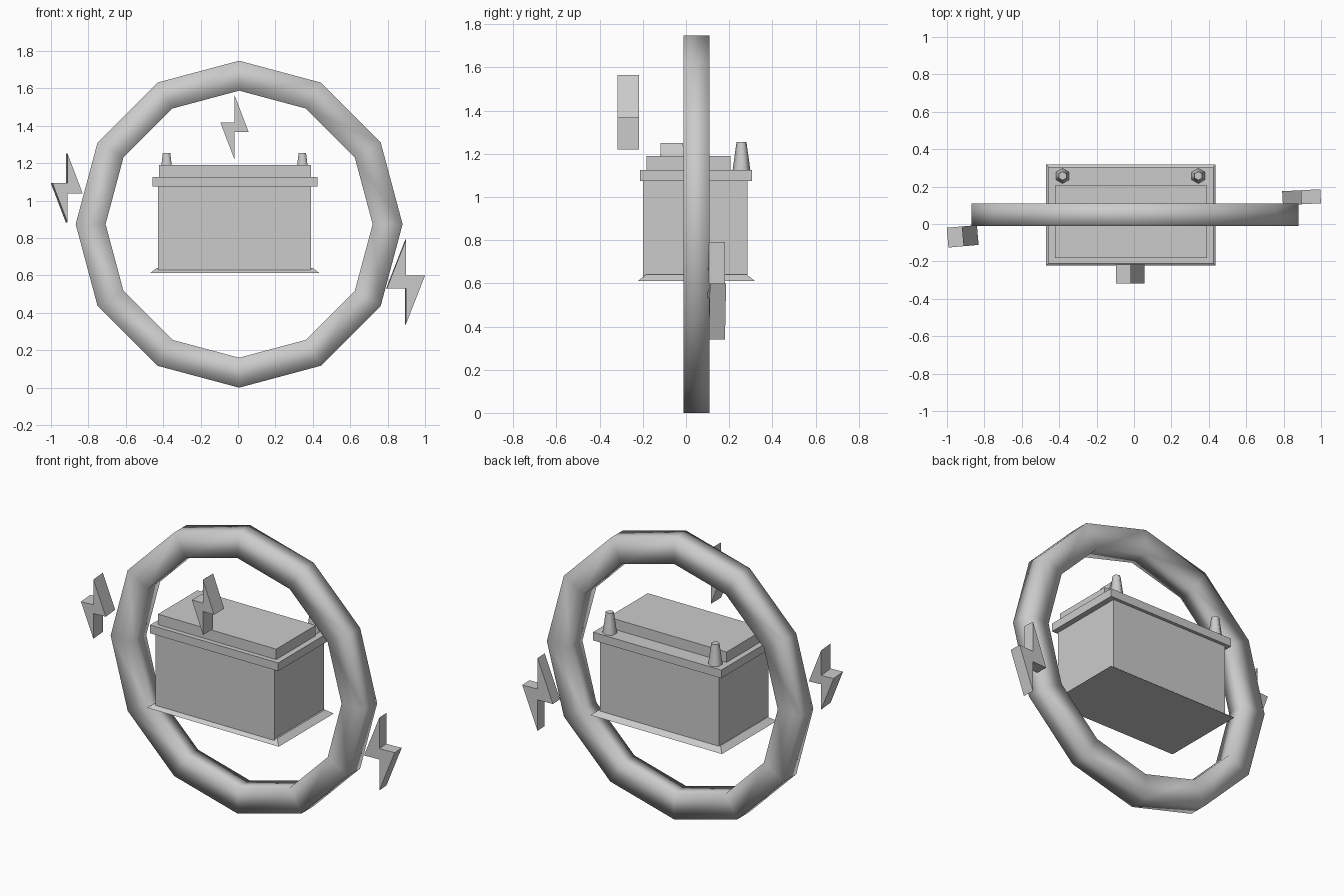
import bpy, bmesh, math
from mathutils import Matrix

if "Cube" in bpy.data.objects:
    bpy.data.objects.remove(bpy.data.objects["Cube"])

grey = bpy.data.materials.new("plain grey")
grey.diffuse_color = (0.6, 0.6, 0.6, 1)
grey.use_nodes = True
grey.node_tree.nodes["Principled BSDF"].inputs["Base Color"].default_value = grey.diffuse_color


def finish(name, bm, smooth=None):
    bmesh.ops.recalc_face_normals(bm, faces=bm.faces)
    me = bpy.data.meshes.new(name)
    bm.to_mesh(me)
    bm.free()
    me.materials.append(grey)
    ob = bpy.data.objects.new(name, me)
    bpy.context.collection.objects.link(ob)
    if smooth:
        bpy.ops.object.select_all(action='DESELECT')
        bpy.context.view_layer.objects.active = ob
        ob.select_set(True)
        if smooth >= 180:
            bpy.ops.object.shade_smooth()
        else:
            bpy.ops.object.shade_smooth_by_angle(angle=math.radians(smooth))
    return ob


def slab(name, x, y, z, inset=0.0):
    """Box from ranges; the top may be inset to slope the sides."""
    bm = bmesh.new()
    rings = []
    for h, d in ((z[0], 0), (z[1], inset)):
        pts = ((x[0] + d, y[0] + d), (x[1] - d, y[0] + d),
               (x[1] - d, y[1] - d), (x[0] + d, y[1] - d))
        rings.append([bm.verts.new((px, py, h)) for px, py in pts])
    lo, hi = rings
    bm.faces.new(lo)
    bm.faces.new(hi)
    for i in range(4):
        j = (i + 1) % 4
        bm.faces.new((lo[i], lo[j], hi[j], hi[i]))
    return finish(name, bm)


# Twelve-sided ring with a rectangular section, softly shaded
bm = bmesh.new()
section = ((0.874, -0.011), (0.874, 0.11), (0.714, 0.11), (0.714, -0.011))
loops = []
for k in range(12):
    a = math.tau * k / 12
    loops.append([bm.verts.new((0.006 + r * math.sin(a), y, 0.874 + r * math.cos(a)))
                  for r, y in section])
for k in range(12):
    p, q = loops[k], loops[(k + 1) % 12]
    for i in range(4):
        j = (i + 1) % 4
        bm.faces.new((p[i], p[j], q[j], q[i]))
finish("ring", bm, 180)

# Battery case: flared foot, body, lid rim and raised cover
slab("foot", (-0.47, 0.436), (-0.222, 0.318), (0.612, 0.64), 0.036)
slab("body", (-0.428, 0.39), (-0.20, 0.286), (0.63, 1.08))
slab("lid_rim", (-0.457, 0.425), (-0.212, 0.306), (1.075, 1.126))
slab("raised_cover", (-0.423, 0.39), (-0.182, 0.206), (1.12, 1.191))

# Two tapered terminals
for side, x in (("left", -0.382), ("right", 0.344)):
    bm = bmesh.new()
    bmesh.ops.create_cone(bm, cap_ends=True, segments=6, radius1=0.041,
                          radius2=0.023, depth=0.13)
    bmesh.ops.translate(bm, verts=bm.verts, vec=(x, 0.257, 1.19))
    finish(side + "_terminal", bm, 65)


def bolt(name, centre, half_w, half_h, depth, turn):
    """Zigzag plate; a negative half width mirrors it."""
    bm = bmesh.new()
    outline = ((0, 1), (1, -0.15), (0, -0.15), (0, -1), (-1, 0.15), (0, 0.15))
    f = bm.faces.new([bm.verts.new((u * half_w, -depth / 2, v * half_h))
                      for u, v in outline])
    ext = bmesh.ops.extrude_face_region(bm, geom=[f], use_keep_orig=True)
    bmesh.ops.translate(bm, vec=(0, depth, 0),
                        verts=[g for g in ext["geom"] if isinstance(g, bmesh.types.BMVert)])
    bm.transform(Matrix.Translation(centre) @ Matrix.Rotation(math.radians(turn), 4, 'Z'))
    finish(name, bm)


# Three sparks around the ring
bolt("upper_spark", (-0.019, -0.267, 1.393), 0.076, 0.172, 0.10, 0)
bolt("left_spark", (-0.916, -0.066, 1.067), 0.081, 0.184, 0.106, 5)
bolt("right_spark", (0.896, 0.143, 0.565), -0.102, 0.226, 0.075, 3)
